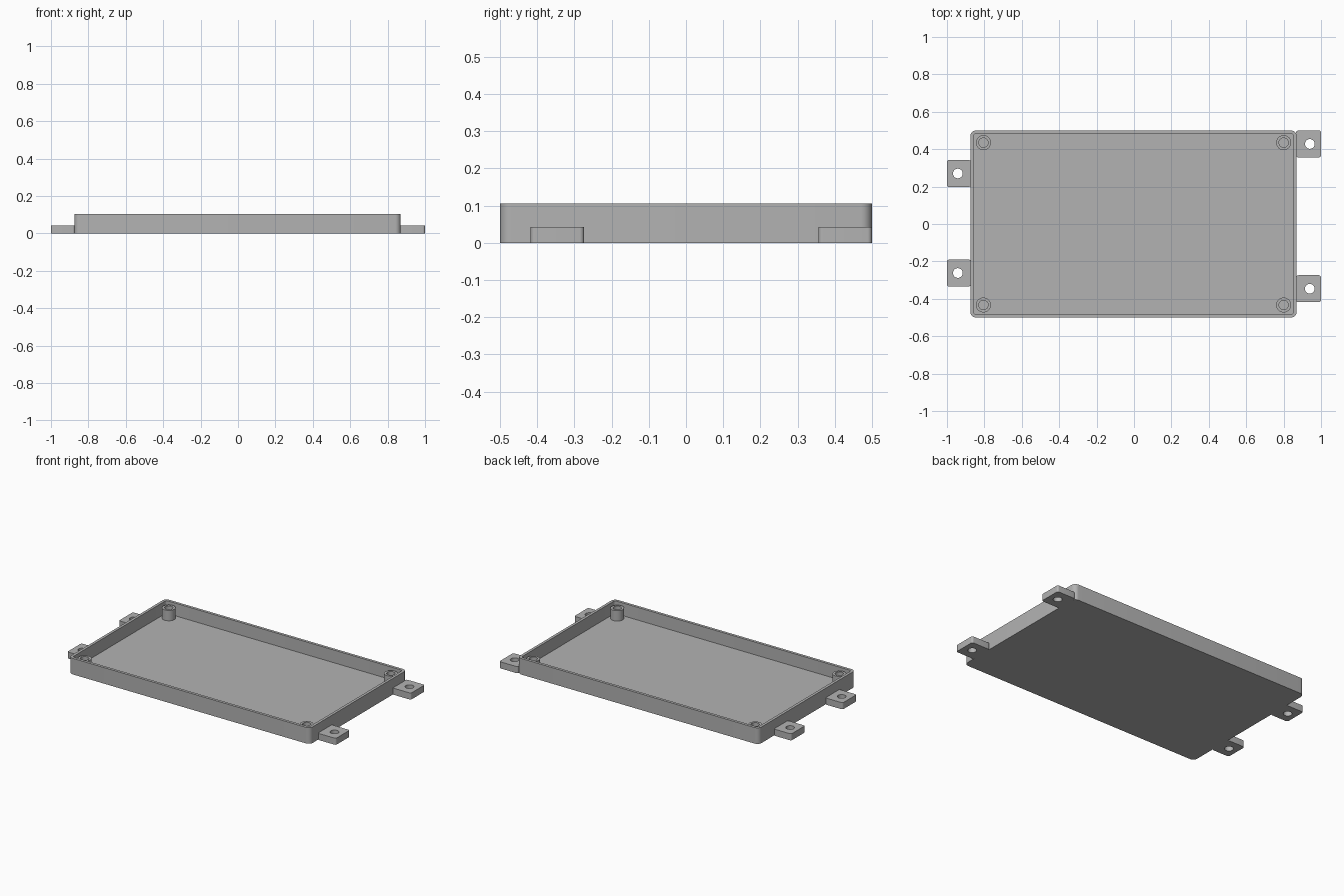
import bpy, bmesh
from math import cos, sin, pi, radians

cube = bpy.data.objects.get("Cube")
if cube:
    bpy.data.objects.remove(cube, do_unlink=True)

grey = bpy.data.materials.new("plain grey")
grey.use_nodes = True
colour = (0.45, 0.45, 0.45, 1)
grey.diffuse_color = colour
grey.node_tree.nodes["Principled BSDF"].inputs["Base Color"].default_value = colour

ARC = 8  # points per quarter turn


def rounded_rect(x0, x1, y0, y1, r):
    """Counter-clockwise outline with rounded corners."""
    corners = [(x1 - r, y1 - r), (x0 + r, y1 - r), (x0 + r, y0 + r), (x1 - r, y0 + r)]
    return [(cx + r * cos(a), cy + r * sin(a))
            for k, (cx, cy) in enumerate(corners)
            for a in [(k + j / (ARC - 1)) * pi / 2 for j in range(ARC)]]


def circle(cx, cy, r):
    n = 4 * ARC
    return [(cx + r * cos(2 * pi * (i + 0.5) / n), cy + r * sin(2 * pi * (i + 0.5) / n))
            for i in range(n)]


def loft(name, sections, closed=False):
    """Join outlines at given heights; cap both ends, or close into a ring."""
    bm = bmesh.new()
    loops = [[bm.verts.new((x, y, z)) for x, y in pts] for pts, z in sections]
    pairs = list(zip(loops, loops[1:]))
    if closed:
        pairs.append((loops[-1], loops[0]))
    else:
        bm.faces.new(loops[0])
        bm.faces.new(loops[-1])
    for a, b in pairs:
        for i in range(len(a)):
            j = (i + 1) % len(a)
            bm.faces.new((a[i], a[j], b[j], b[i]))
    bmesh.ops.recalc_face_normals(bm, faces=bm.faces)
    mesh = bpy.data.meshes.new(name)
    bm.to_mesh(mesh)
    bm.free()
    mesh.materials.append(grey)
    ob = bpy.data.objects.new(name, mesh)
    bpy.context.collection.objects.link(ob)
    bpy.ops.object.select_all(action='DESELECT')
    ob.select_set(True)
    bpy.context.view_layer.objects.active = ob
    bpy.ops.object.shade_smooth_by_angle(angle=radians(30))
    return ob


# Tray: floor and thin surrounding wall in one shell
LEFT, RIGHT, HALF_Y, HEIGHT, WALL, FLOOR = -0.875, 0.87, 0.5, 0.105, 0.018, 0.022
outer = rounded_rect(LEFT, RIGHT, -HALF_Y, HALF_Y, 0.03)
inner = rounded_rect(LEFT + WALL, RIGHT - WALL, -HALF_Y + WALL, HALF_Y - WALL, 0.012)
loft("tray", [(outer, 0), (outer, HEIGHT), (inner, HEIGHT), (inner, FLOOR)])

# Hollow screw posts in the four corners
for side, x in (("right", -0.805), ("left", 0.8)):
    for end, y in (("front", -0.433), ("back", 0.435)):
        shaft, bore = circle(x, y, 0.04), circle(x, y, 0.025)
        loft(f"{end}_{side}_screw_post",
             [(shaft, FLOOR - 0.01), (shaft, 0.09), (bore, 0.09), (bore, FLOOR + 0.001)])

# Mounting tabs with through holes
tabs = [("back_right", -1, LEFT + 0.003, 0.27), ("front_right", -1, LEFT + 0.003, -0.262),
        ("back_left", RIGHT - 0.003, 1, 0.428), ("front_left", RIGHT - 0.003, 1, -0.346)]
for place, x0, x1, y in tabs:
    plate = rounded_rect(x0, x1, y - 0.072, y + 0.072, 0.012)
    hole = circle(-0.942 if x0 < 0 else 0.94, y, 0.026)
    loft(f"{place}_mounting_tab",
         [(plate, 0), (plate, 0.043), (hole, 0.043), (hole, 0)], closed=True)
